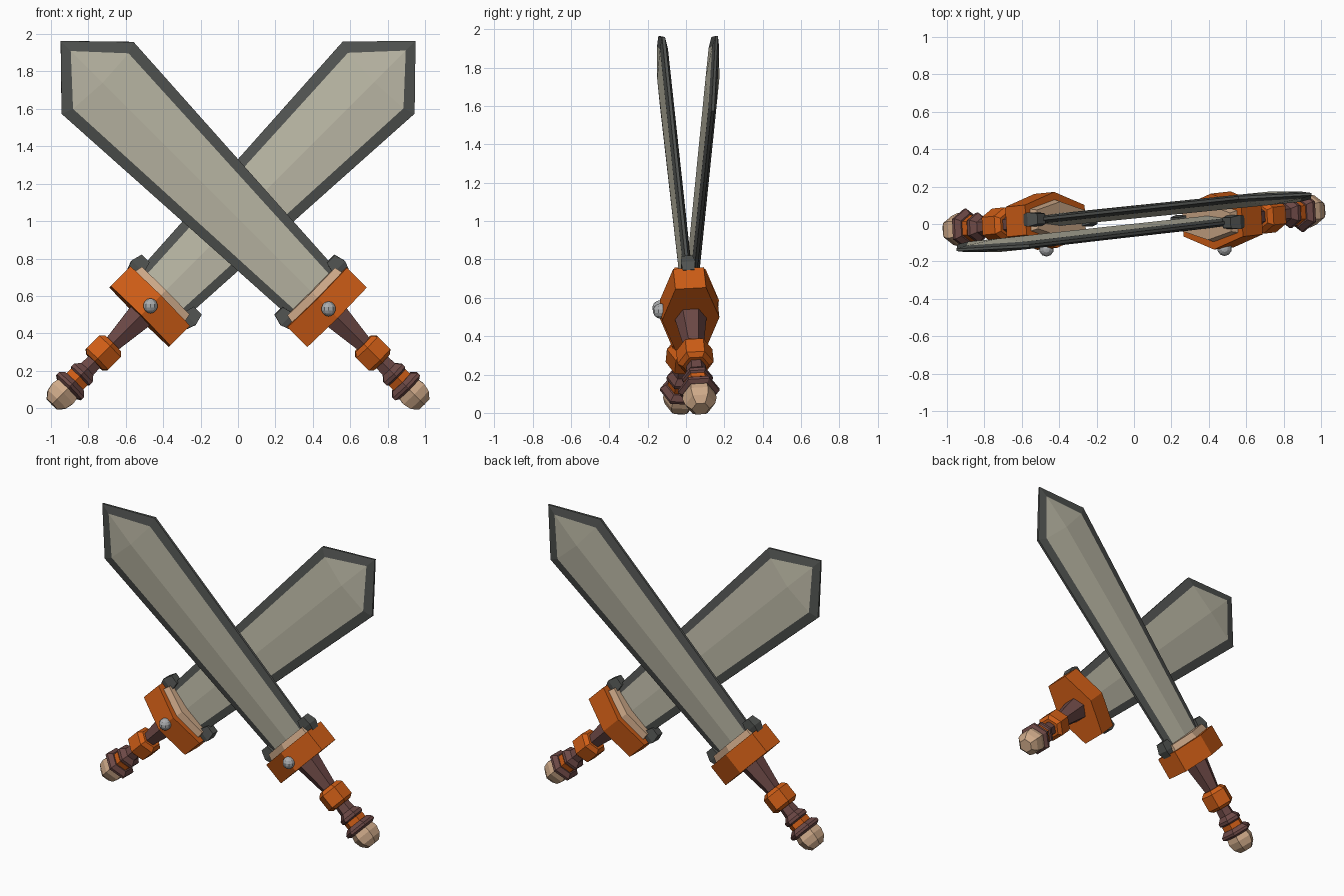
import bpy, math
from mathutils import Matrix, Vector

if "Cube" in bpy.data.objects:
    bpy.data.objects.remove(bpy.data.objects["Cube"])


def material(name, rgb):
    m = bpy.data.materials.new(name)
    m.diffuse_color = (*rgb, 1)
    m.use_nodes = True
    m.node_tree.nodes["Principled BSDF"].inputs["Base Color"].default_value = m.diffuse_color
    return m


STEEL = material("pale_steel", (0.50, 0.48, 0.38))
DARK = material("dark_steel", (0.08, 0.085, 0.08))
ORANGE = material("orange", (0.62, 0.11, 0.008))
BROWN = material("brown", (0.15, 0.065, 0.06))
TAN = material("tan", (0.62, 0.40, 0.25))
GREY = material("rivet_grey", (0.40, 0.41, 0.42))


def make(name, verts, faces, mat, frame):
    me = bpy.data.meshes.new(name)
    me.from_pydata(verts, [], faces)
    me.materials.append(mat)
    ob = bpy.data.objects.new(name, me)
    bpy.context.collection.objects.link(ob)
    ob.matrix_world = frame
    return ob


def loft(name, rings, mat, frame):
    """Skin a stack of equal-sized rings and cap both ends."""
    n = len(rings[0])
    verts = [p for r in rings for p in r]
    faces = [(k * n + i, k * n + (i + 1) % n, (k + 1) * n + (i + 1) % n, (k + 1) * n + i)
             for k in range(len(rings) - 1) for i in range(n)]
    faces += [tuple(reversed(range(n))), tuple(range(len(verts) - n, len(verts)))]
    return make(name, verts, faces, mat, frame)


def hexring(half_width, s):
    """Hexagon with corners to the front and back; half_width is flat to centre."""
    r = half_width / math.cos(math.pi / 6)
    return [(r * math.cos(a), r * math.sin(a), s)
            for a in (math.pi / 6 + i * math.pi / 3 for i in range(6))]


def turned(name, profile, mat, frame):
    return loft(name, [hexring(w, s) for w, s in profile], mat, frame)


def slab(w, edge, mid, s):
    """Stretched hexagon for the guard."""
    return [(w, -edge, s), (w, edge, s), (0, mid, s), (-w, edge, s), (-w, -edge, s), (0, -mid, s)]


def blade(prefix, frame):
    def outline(w0, w1, s1, tip, y, ytip):
        return [(-w0, y, 0.10), (-w1, y, s1), (0, ytip, tip), (w1, y, s1), (w0, y, 0.10)]
    outer, inner = (0.175, 0.272, 1.785, 2.065), (0.13, 0.21, 1.762, 1.99)
    # dark bevelled cutting edge
    loops = [outline(*inner, 0.021, 0.018), outline(*outer, 0.008, 0.006),
             outline(*outer, -0.008, -0.006), outline(*inner, -0.021, -0.018)]
    verts = [p for l in loops for p in l]
    faces = [(k * 5 + i, k * 5 + i + 1, k * 5 + i + 6, k * 5 + i + 5)
             for k in range(3) for i in range(4)]
    make(prefix + "_blade_edge", verts, faces, DARK, frame)
    # pale faces with a central ridge, front and back
    verts, faces = [], []
    for side in (1, -1):
        b = len(verts)
        verts += outline(*inner, side * 0.021, side * 0.018)
        verts += [(0, side * 0.034, 0.10), (0, side * 0.036, 1.75)]
        for f in ((0, 1, 6, 5), (1, 2, 6), (2, 3, 6), (3, 4, 5, 6)):
            f = [b + i for i in f]
            faces.append(f if side > 0 else f[::-1])
    make(prefix + "_blade_faces", verts, faces, STEEL, frame)


def sword(prefix, origin, axis, across):
    z = Vector(axis).normalized()
    y = z.cross(Vector(across)).normalized()
    x = y.cross(z)
    frame = Matrix.Translation(origin) @ Matrix((x, y, z)).transposed().to_4x4()
    blade(prefix, frame)
    # guard and its inset collar
    loft(prefix + "_guard", [slab(0.225, 0.08, 0.15, s) for s in (-0.025, 0.125)], ORANGE, frame)
    loft(prefix + "_guard_inset", [slab(0.19, 0.06, 0.11, 0.12), slab(0.18, 0.05, 0.095, 0.168)],
         TAN, frame)
    # dark claws holding the blade edges
    for side, label in ((1, "upper"), (-1, "lower")):
        rings = [[(side * (0.197 + dx * a), dy * b, s)
                  for dx, dy in ((-1, -1), (1, -1), (1, 1), (-1, 1))]
                 for a, b, s in ((0.03, 0.03, 0.11), (0.046, 0.038, 0.155), (0.03, 0.028, 0.215))]
        if side < 0:
            rings.reverse()
        loft(f"{prefix}_{label}_claw", rings, DARK, frame)
    # grip, collar, turned rings and pommel
    turned(prefix + "_grip", [(0.042, -0.25), (0.072, -0.02)], BROWN, frame)
    turned(prefix + "_collar", [(0.06, -0.37), (0.082, -0.35), (0.082, -0.255), (0.06, -0.23)],
           ORANGE, frame)
    turned(prefix + "_lower_grip", [(0.052, -0.49), (0.07, -0.475), (0.07, -0.455),
                                    (0.046, -0.425), (0.042, -0.36)], BROWN, frame)
    turned(prefix + "_ring", [(0.062, -0.53), (0.062, -0.485)], ORANGE, frame)
    turned(prefix + "_disc", [(0.075, -0.575), (0.094, -0.562), (0.094, -0.545), (0.07, -0.52)],
           BROWN, frame)
    turned(prefix + "_pommel", [(0.04, -0.69), (0.068, -0.655), (0.078, -0.61), (0.07, -0.565)],
           TAN, frame)
    # round rivet on the guard front
    bpy.ops.mesh.primitive_uv_sphere_add(segments=10, ring_count=7, radius=0.04,
                                         location=frame @ Vector((0, 0.152, 0.045)))
    rivet = bpy.context.object
    rivet.name = prefix + "_rivet"
    rivet.data.materials.append(GREY)


# crossed pair, leaning apart towards the tips
sword("front_sword", (0.5075, 0.0227, 0.5075), (-1, -0.111, 1), (-1, 0, -1))
sword("back_sword", (-0.5075, 0.013, 0.5075), (1, 0.101, 1), (-1, 0, 1))
